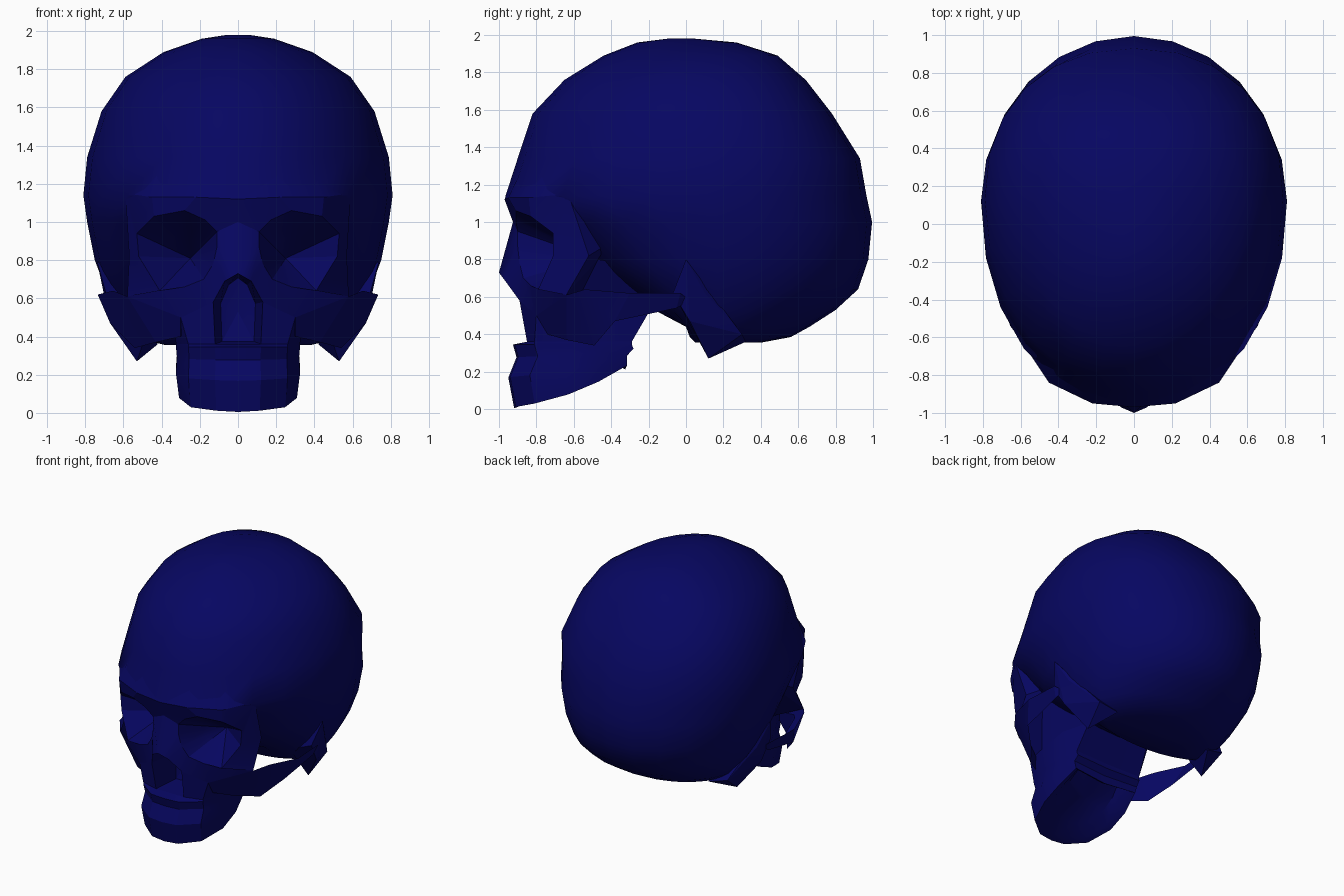
import bpy, bmesh, math
from mathutils import Vector

if "Cube" in bpy.data.objects:
    bpy.data.objects.remove(bpy.data.objects["Cube"], do_unlink=True)

# One flat colour for the whole skull
navy = bpy.data.materials.new("dark_navy_bone")
navy.use_nodes = True
colour = (0.002, 0.002, 0.12, 1)
navy.diffuse_color = colour
navy.node_tree.nodes["Principled BSDF"].inputs["Base Color"].default_value = colour


def finish(name, bm, mirror=True, face_front=False, angle=30):
    """Turn a bmesh into a shaded, optionally mirrored object."""
    bmesh.ops.remove_doubles(bm, verts=bm.verts, dist=0.0005)
    bmesh.ops.recalc_face_normals(bm, faces=bm.faces)
    if face_front and sum(f.normal.y * f.calc_area() for f in bm.faces) > 0:
        bmesh.ops.reverse_faces(bm, faces=bm.faces)
    mesh = bpy.data.meshes.new(name)
    bm.to_mesh(mesh)
    bm.free()
    mesh.materials.append(navy)
    ob = bpy.data.objects.new(name, mesh)
    bpy.context.collection.objects.link(ob)
    bpy.ops.object.select_all(action="DESELECT")
    ob.select_set(True)
    bpy.context.view_layer.objects.active = ob
    bpy.ops.object.shade_smooth_by_angle(angle=math.radians(angle))
    if mirror:
        ob.modifiers.new("mirror", "MIRROR")


def sheet(name, rows, closed=False, caps=False, **options):
    """Skin neighbouring rows of points with quads."""
    bm = bmesh.new()
    grid = [[bm.verts.new(p) for p in row] for row in rows]
    count = len(rows[0])
    for a, b in zip(grid, grid[1:]):
        for i in range(count if closed else count - 1):
            j = (i + 1) % count
            bm.faces.new((a[i], a[j], b[j], b[i]))
    if caps:
        bm.faces.new(grid[0])
        bm.faces.new(grid[-1])
    finish(name, bm, **options)


def toward(points, target, amount):
    return [Vector(p).lerp(Vector(target), amount) for p in points]


# Braincase: stacked oval rings (height, front, back, half width, flat front limit)
levels = [
    (0.355, 0.05, 0.4, 0.38, 0), (0.385, 0.02, 0.56, 0.5, 0), (0.44, -0.05, 0.66, 0.57, 0),
    (0.53, -0.17, 0.8, 0.63, -1), (0.64, -0.34, 0.92, 0.69, -1),
    (0.8, -0.58, 0.975, 0.75, -0.5), (1, -0.8, 0.995, 0.79, -0.62),
    (1.14, -0.965, 0.965, 0.81, -1), (1.34, -0.9, 0.93, 0.79, -1),
    (1.58, -0.82, 0.78, 0.715, -1), (1.76, -0.65, 0.64, 0.59, -1),
    (1.89, -0.44, 0.49, 0.39, -1), (1.96, -0.26, 0.27, 0.19, -1), (1.98, -0.1, 0.05, 0.06, -1)]
segments = 24
rings = []
for z, front, back, width, limit in levels:
    middle = min(0.17, (front + back) / 2 + 0.15 * width)
    crown = z > 1.2
    ring = []
    for k in range(segments):
        a = math.tau * k / segments
        s, c = math.sin(a), math.cos(a)
        if s > 0:
            reach, bulge = back - middle, 0.9 if crown else 1
        else:
            reach, bulge = middle - front, 1.02 if crown else 0.95
        ring.append((math.copysign(abs(c) ** bulge, c) * width,
                     max(limit, middle + math.copysign(abs(s) ** bulge, s) * reach), z))
    rings.append(ring)
sheet("braincase", rings, closed=True, caps=True, mirror=False, angle=45)

# Eye socket and surrounding brow, nose bridge and cheek
rim = [(0.11, -0.9, 0.95), (0.17, -0.91, 1.01), (0.28, -0.91, 1.06), (0.44, -0.83, 1.03),
       (0.53, -0.71, 0.94), (0.52, -0.71, 0.82), (0.41, -0.79, 0.64), (0.28, -0.83, 0.66),
       (0.18, -0.87, 0.7), (0.13, -0.89, 0.78), (0.11, -0.9, 0.87)]
nose_tip, nose_top, nose_side = (0, -1, 0.73), (0.07, -0.97, 0.69), (0.13, -0.89, 0.58)
cheek_front, cheek_side = (0.3, -0.8, 0.5), (0.58, -0.64, 0.61)
frame = [(0, -0.925, 1), (0, -0.97, 1.12), (0.22, -0.95, 1.13), (0.45, -0.84, 1.13),
         (0.59, -0.63, 1.15), (0.57, -0.52, 0.82), cheek_side, cheek_front,
         nose_side, nose_top, nose_tip]
apex = (0.25, -0.5, 0.81)
sheet("eye_sockets_and_brow", [frame, rim, toward(rim, apex, 0.55), toward(rim, apex, 1)],
      closed=True, face_front=True, angle=20)

# Brow ridge blending up into the forehead and temple
sheet("brow_ridge", [frame[1:5] + [(0.6, -0.5, 1.1)],
                     [(0, -0.9, 1.32), (0.2, -0.86, 1.32), (0.41, -0.72, 1.32),
                      (0.57, -0.53, 1.26), (0.62, -0.4, 1.2)]], face_front=True, angle=40)

# Nasal cavity
opening = [nose_tip, nose_top, nose_side, (0.12, -0.85, 0.36), (0, -0.85, 0.36)]
deep = [(x * 0.7, -0.65, z * 0.9 + 0.05) for x, y, z in opening]
sheet("nasal_cavity", [opening, deep, toward(deep, (0, -0.62, 0.53), 1)],
      face_front=True, angle=20)

# Upper jaw: an arch swept down its height, with a shallow palate
arch = [(0, -0.925), (0.12, -0.915), (0.26, -0.81), (0.325, -0.62), (0.325, -0.45),
        (0.29, -0.29), (0, -0.3)]


def jaw_row(size, shift, height):
    return [(x * size, y * size + shift, height(x, y)) for x, y in arch]


def biting_edge(x, y):
    t = y + 0.925
    return 0.005 + 0.05 * t + 0.45 * t * t + 0.05 * x


def between(t):
    return lambda x, y: 0.345 + (biting_edge(x, y) - 0.345) * t


ledge = [(x, max(y, -0.85), 0.36) for x, y in arch]
palate = jaw_row(0.8, -0.12, lambda x, y: biting_edge(x, y) + 0.02)
roof = jaw_row(0.6, -0.2, lambda x, y: biting_edge(x, y) + 0.09)
sheet("upper_jaw", [ledge, jaw_row(1, 0, between(0)), jaw_row(0.985, 0.005, between(0.2)),
                    jaw_row(1, -0.025, between(0.52)), jaw_row(0.95, -0.04, between(1)),
                    palate, roof, toward(roof, (0, -0.55, 0.2), 1)],
      face_front=True, angle=25)

# Maxilla wall running back to the base of the braincase
wall_top = [nose_side, cheek_front, (0.34, -0.62, 0.5), (0.33, -0.4, 0.55),
            (0.27, -0.18, 0.55), (0, -0.18, 0.55)]
sheet("maxilla", [wall_top, ledge[1:]], face_front=True, angle=20)

# Pocket between the socket floor and the skull base
temple = (0.46, -0.47, 0.8)
sheet("sphenoid", [wall_top[1:], [cheek_side, temple, (0.4, -0.33, 0.78),
                                  (0.3, -0.12, 0.65), (0, -0.12, 0.65)]], angle=20)

# Cheekbone and its arch to the ear
top_edge = [cheek_front, cheek_side, (0.655, -0.54, 0.64), (0.735, -0.3, 0.62),
            (0.72, -0.03, 0.62)]
low_edge = [(0.3, -0.74, 0.4), (0.43, -0.64, 0.37), (0.54, -0.49, 0.34),
            (0.67, -0.38, 0.47), (0.69, -0.05, 0.54)]
inner_edge = [(x - 0.05, y + 0.05, z - 0.04) for x, y, z in top_edge]
sheet("cheekbone_arch", list(zip(top_edge, low_edge, inner_edge)), closed=True,
      caps=True, angle=15)

# Outer orbital pillar, joining brow to cheekbone
sheet("orbital_pillar", [frame[4:7], [(0.5, -0.42, 1.1), (0.45, -0.42, 0.88), temple]],
      angle=15)

# Mastoid process below the ear
bm = bmesh.new()
for p in [(0.53, 0.12, 0.27), (0.69, -0.07, 0.62), (0.67, 0.02, 0.47), (0.74, 0, 0.8),
          (0.69, 0.1, 0.62), (0.57, 0.3, 0.4), (0.42, 0.32, 0.36), (0.45, 0, 0.5)]:
    bm.verts.new(p)
bmesh.ops.convex_hull(bm, input=bm.verts)
finish("mastoid_process", bm, angle=15)
